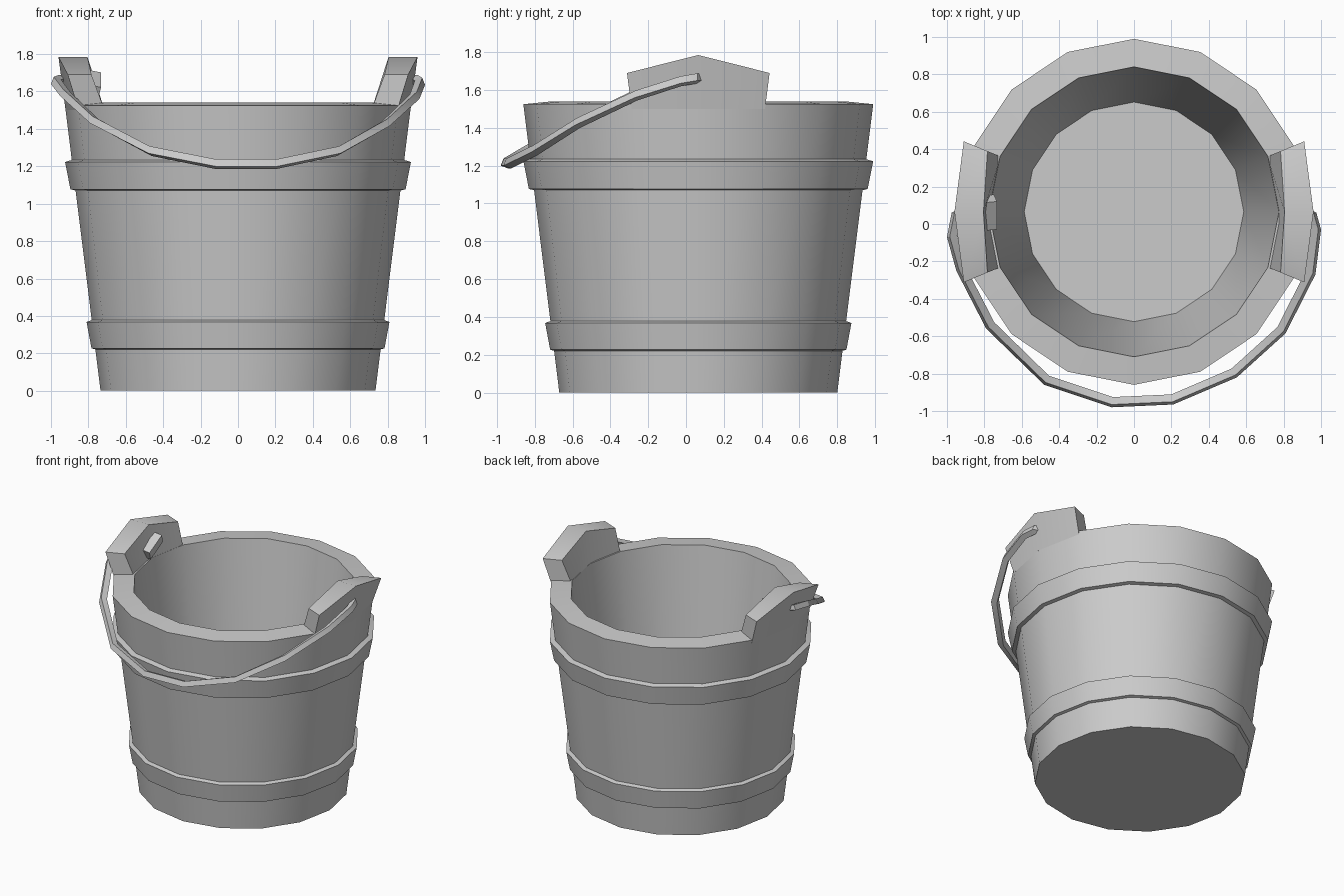
import bpy
import bmesh
from math import sin, cos, pi, radians
from mathutils import Vector, Matrix

if "Cube" in bpy.data.objects:
    bpy.data.objects.remove(bpy.data.objects["Cube"])

CY = 0.065          # bucket axis offset in y
SIDES = 16
HALF = 2 * pi / SIDES

grey = bpy.data.materials.new("plain_grey")
grey.use_nodes = True
grey.diffuse_color = (0.6, 0.6, 0.6, 1)
grey.node_tree.nodes["Principled BSDF"].inputs["Base Color"].default_value = (0.6, 0.6, 0.6, 1)


def finish(name, bm):
    bmesh.ops.recalc_face_normals(bm, faces=bm.faces)
    mesh = bpy.data.meshes.new(name)
    bm.to_mesh(mesh)
    bm.free()
    mesh.materials.append(grey)
    obj = bpy.data.objects.new(name, mesh)
    bpy.context.collection.objects.link(obj)
    bpy.ops.object.select_all(action='DESELECT')
    obj.select_set(True)
    bpy.context.view_layer.objects.active = obj
    bpy.ops.object.shade_smooth_by_angle(angle=radians(30))
    return obj


def around(radius, angle, z):
    return Vector((radius * cos(angle), CY + radius * sin(angle), z))


def bridge(bm, rings, close):
    """Skin a list of vertex rings; close joins the last ring to the first, else ends are capped."""
    pairs = list(zip(rings, rings[1:]))
    if close:
        pairs.append((rings[-1], rings[0]))
    for a, b in pairs:
        n = len(a)
        for i in range(n):
            j = (i + 1) % n
            bm.faces.new((a[i], a[j], b[j], b[i]))
    if not close:
        bm.faces.new(rings[0])
        bm.faces.new(rings[-1])


def lathe(name, profile, close):
    bm = bmesh.new()
    rings = [[bm.verts.new(around(r, k * HALF, z)) for k in range(SIDES)] for r, z in profile]
    bridge(bm, rings, close)
    return finish(name, bm)


def wall(z):
    return 0.735 + 0.124 * z


# Staved body with thick wall and inner floor
lathe("bucket_body", [(0.735, 0), (0.925, 1.525), (0.775, 1.54), (0.587, 0.02)], False)

# Two hoops
for name, low, high, out in (("lower_hoop", 0.215, 0.385, 0.027), ("upper_hoop", 1.065, 1.24, 0.036)):
    lathe(name, [(wall(low) - 0.02, low), (wall(low) + out * 0.8, low + 0.012),
                 (wall(high) + out, high - 0.017), (wall(high) - 0.02, high)], True)

# Raised ears, each two wall segments wide with a peaked top
for name, side in (("left_ear", 1), ("right_ear", -1)):
    bm = bmesh.new()
    rings = []
    for k in (-1, 0, 1):
        top_z = 1.69 if k else 1.785
        outer, inner = (0.985, 0.848) if k else (0.96, 0.805)
        ring = [around(0.922, k * HALF, 1.5), around(outer, k * HALF, top_z),
                around(inner, k * HALF, top_z), around(0.772, k * HALF, 1.5)]
        rings.append([bm.verts.new((side * p.x, p.y, p.z)) for p in ring])
    bridge(bm, rings, False)
    finish(name, bm)

# Bail handle hanging toward the front
path = [(-0.91, 0.1, 1.65), (-0.975, 0.06, 1.65), (-1, -0.07, 1.64), (-0.95, -0.25, 1.575), (-0.79, -0.56, 1.43),
        (-0.48, -0.86, 1.27), (-0.12, -0.98, 1.2), (0.21, -0.965, 1.2), (0.55, -0.82, 1.27),
        (0.81, -0.585, 1.415), (0.97, -0.27, 1.56), (1, -0.03, 1.635), (0.975, 0.06, 1.65), (0.91, 0.1, 1.65)]
bm = bmesh.new()
rings = []
for p in map(Vector, path):
    inward = Vector((-p.x, CY - p.y, 0)).normalized()
    up = inward * 0.015 + Vector((0, 0, 0.038))
    across = inward * 0.04 - Vector((0, 0, 0.015))
    rings.append([bm.verts.new(q) for q in (p, p + up, p + up + across, p + across)])
bridge(bm, rings, False)
finish("bail_handle", bm)

# Handle end showing through the right ear
bm = bmesh.new()
bmesh.ops.create_cube(bm, size=1, matrix=Matrix.Translation((-0.78, 0.06, 1.635))
                      @ Matrix.Rotation(radians(28), 4, 'X') @ Matrix.Rotation(radians(12), 4, 'Y')
                      @ Matrix.Diagonal((0.08, 0.17, 0.08, 1)))
finish("handle_end", bm)
